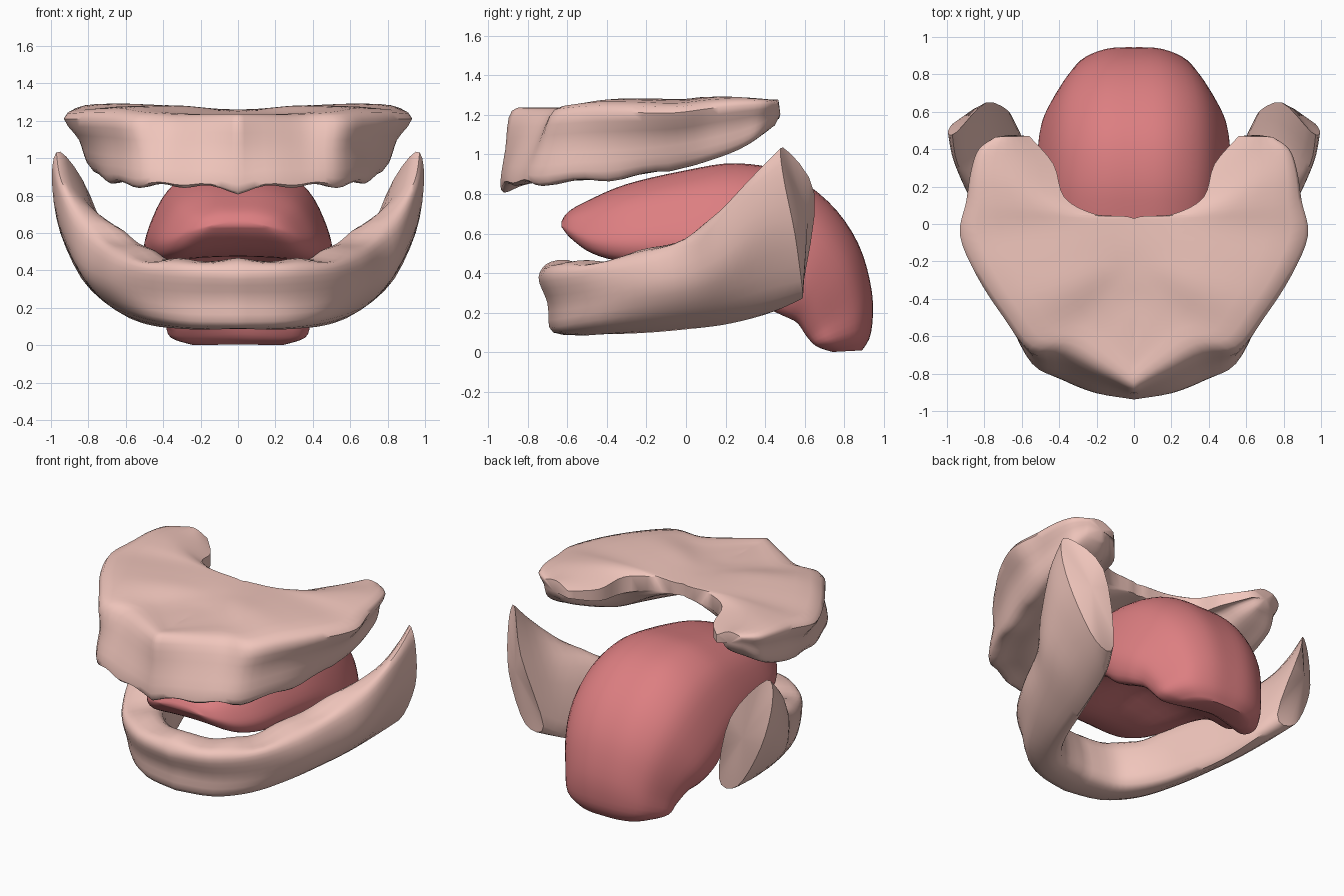
import bpy, bmesh, math
from mathutils import Vector

if "Cube" in bpy.data.objects:
    bpy.data.objects.remove(bpy.data.objects["Cube"])

RES = 4


def spline(pts, closed=False, mirrored=False):
    """Smooth curve through control points."""
    n = len(pts)
    flip = lambda p: Vector((-p.x, p.y, p.z))

    def get(i):
        if closed:
            return pts[i % n]
        if i < 0:
            return flip(pts[1]) if mirrored and pts[0].x < 1e-6 else pts[0]
        if i >= n:
            return flip(pts[-2]) if mirrored and pts[-1].x < 1e-6 else pts[-1]
        return pts[i]

    out = []
    for i in range(n if closed else n - 1):
        a, b, c, d = (get(i + k) for k in (-1, 0, 1, 2))
        for s in range(RES):
            t = s / RES
            out.append(0.5 * (2 * b + (c - a) * t + (2 * a - 5 * b + 4 * c - d) * t * t
                              + (3 * b - a - 3 * c + d) * t ** 3))
    if not closed:
        out.append(pts[-1].copy())
    return out


def loft(name, sections, mat, closed, band, cap_start=False, ripple=None, end_bulge=0.0):
    """Skin half-sections, cap the ends, then mirror across x = 0."""
    sections = [[Vector(p) for p in s] for s in sections]
    rings = [spline(s, closed, True) for s in sections]
    cols = [spline(list(c)) for c in zip(*rings)]
    m, n = len(cols), len(cols[0])
    bm = bmesh.new()
    grid = []
    for i in range(n):
        row = []
        for j in range(m):
            p = cols[j][i].copy()
            p.x = max(0, p.x)
            if ripple:
                k, amp, last = ripple
                w = max(0, 1 - abs(j / RES - k)) * (1 if i < last * RES else 0)
                p.z += amp * w * math.cos(i * math.pi * 0.33)
            row.append(bm.verts.new(p))
        grid.append(row)
    for i in range(n - 1):
        for j in range(m if closed or band else m - 1):
            k = (j + 1) % m
            q = [grid[i][j], grid[i][k], grid[i + 1][k], grid[i + 1][j]]
            if any(v.co.x > 1e-6 for v in q):
                bm.faces.new(q)
    if end_bulge:
        mid = sum((v.co for v in grid[-1]), Vector()) / m + Vector((0, end_bulge, 0))
        c = bm.verts.new(mid)
        for j in range(m):
            bm.faces.new([grid[-1][j], grid[-1][(j + 1) % m], c])
    else:
        bm.faces.new(grid[-1])
    if cap_start:
        bm.faces.new(grid[0])
    bmesh.ops.recalc_face_normals(bm, faces=bm.faces)
    me = bpy.data.meshes.new(name)
    bm.to_mesh(me)
    bm.free()
    ob = bpy.data.objects.new(name, me)
    bpy.context.collection.objects.link(ob)
    me.materials.append(mat)
    mod = ob.modifiers.new("mirror", 'MIRROR')
    mod.use_clip = True
    mod.merge_threshold = 0.0005
    bpy.ops.object.select_all(action='DESELECT')
    ob.select_set(True)
    bpy.context.view_layer.objects.active = ob
    bpy.ops.object.shade_smooth_by_angle(angle=math.radians(50))
    return ob


def material(name, col):
    m = bpy.data.materials.new(name)
    m.diffuse_color = (*col, 1)
    m.use_nodes = True
    m.node_tree.nodes["Principled BSDF"].inputs["Base Color"].default_value = m.diffuse_color
    return m


gum = material("gum_pink", (0.87, 0.56, 0.50))
red = material("tongue_red", (0.72, 0.21, 0.22))

# Upper gum: outer top, outer crest, inner crest, palate edge (x, y, top z, underside z)
upper = [
    ((0, -.88, 1.22), (0, -.935, .83), (0, -.72, .88), (0, -.60, 1.23, 1.05)),
    ((.18, -.77, 1.22), (.20, -.905, .86), (.14, -.68, .90), (0, -.50, 1.235, 1.09)),
    ((.36, -.67, 1.22), (.38, -.835, .865), (.27, -.60, .90), (0, -.40, 1.24, 1.12)),
    ((.54, -.65, 1.23), (.54, -.745, .865), (.38, -.48, .89), (0, -.30, 1.25, 1.14)),
    ((.68, -.48, 1.245), (.66, -.51, .88), (.44, -.35, .90), (0, -.20, 1.255, 1.16)),
    ((.82, -.27, 1.245), (.73, -.28, .90), (.48, -.20, .92), (0, -.10, 1.26, 1.17)),
    ((.91, -.06, 1.24), (.78, -.03, .94), (.50, 0, .96), (0, .03, 1.26, 1.18)),
    ((.88, .12, 1.26), (.80, .12, .98), (.52, .12, 1.0), (.20, .05, 1.26, 1.17)),
    ((.86, .28, 1.27), (.80, .26, 1.03), (.55, .25, 1.05), (.37, .14, 1.25, 1.14)),
    ((.82, .40, 1.27), (.79, .36, 1.09), (.58, .37, 1.10), (.43, .32, 1.22, 1.14)),
    ((.74, .465, 1.26), (.73, .44, 1.17), (.62, .45, 1.15), (.56, .47, 1.23, 1.18)),
]
secs = []
for ot, ob_, ci, pe in upper:
    ot, ob_, ci = Vector(ot), Vector(ob_), Vector(ci)
    it, ib = Vector(pe[:3]), Vector((pe[0], pe[1], pe[3]))
    lift = Vector((0, 0, .03 if ot.x > .6 else .005))
    wall = ot.lerp(ob_, .6 if ot.x < .6 else .5)
    wall.z = ot.z * .5 + ob_.z * .5
    secs.append([it, (it + ot) / 2 + lift, ot, wall, ob_,
                 ob_.lerp(ci, .45) - Vector((0, 0, .01)), ci,
                 ci.lerp(ib, .5) + Vector((0, 0, .03)), ib])
loft("upper_gum", secs, gum, False, True, ripple=(4.3, -.012, 6), end_bulge=.02)

# Lower gum: outer bottom, outer middle, outer top, crest, inner top, inner bottom
lower = [
    ((0, -.67, .10), (0, -.70, .25), (0, -.745, .38), (0, -.68, .45), (0, -.52, .42), (0, -.45, .13)),
    ((.25, -.62, .105), (.27, -.65, .25), (.27, -.70, .39), (.25, -.64, .45), (.20, -.47, .42), (.20, -.42, .12)),
    ((.44, -.48, .13), (.49, -.50, .27), (.50, -.53, .41), (.45, -.49, .45), (.32, -.36, .43), (.31, -.33, .115)),
    ((.56, -.25, .16), (.66, -.26, .31), (.65, -.28, .46), (.57, -.25, .50), (.42, -.20, .47), (.40, -.17, .12)),
    ((.64, 0, .19), (.77, 0, .35), (.76, -.02, .53), (.69, 0, .58), (.52, 0, .53), (.47, .03, .14)),
    ((.70, .22, .22), (.86, .18, .42), (.88, .15, .64), (.82, .17, .71), (.62, .18, .59), (.53, .22, .17)),
    ((.76, .44, .27), (.93, .38, .56), (.965, .34, .80), (.92, .33, .87), (.72, .42, .65), (.59, .44, .235)),
    ((.80, .59, .31), (.95, .55, .60), (.995, .49, .90), (.95, .49, 1.035), (.79, .65, .80), (.66, .59, .33)),
]
loft("lower_gum", lower, gum, True, False, ripple=(3.3, .012, 5), end_bulge=.055)

# Tongue: top y, top z, bottom y, bottom z, half width
tongue = [
    (-.63, .66, -.63, .635, .14), (-.595, .71, -.58, .575, .25), (-.50, .765, -.47, .50, .35),
    (-.30, .85, -.30, .46, .43), (0, .92, 0, .44, .48), (.25, .955, .20, .38, .50),
    (.50, .91, .36, .25, .51), (.72, .76, .48, .19, .49), (.87, .55, .56, .15, .44),
    (.94, .30, .61, .08, .39), (.935, .10, .66, .03, .36), (.89, .01, .74, .002, .25),
]
profile = [(0, 1), (.4, .97), (.75, .78), (.96, .42), (1, .17), (.85, 0)]
secs = []
for i, (ty, tz, by, bz, w) in enumerate(tongue):
    hollow = .04 if i < 4 else .2
    rim = profile + [(.4, hollow * .6), (0, hollow)]
    secs.append([(w * u, by + (ty - by) * v, bz + (tz - bz) * v) for u, v in rim])
loft("tongue", secs, red, False, False, cap_start=True)
